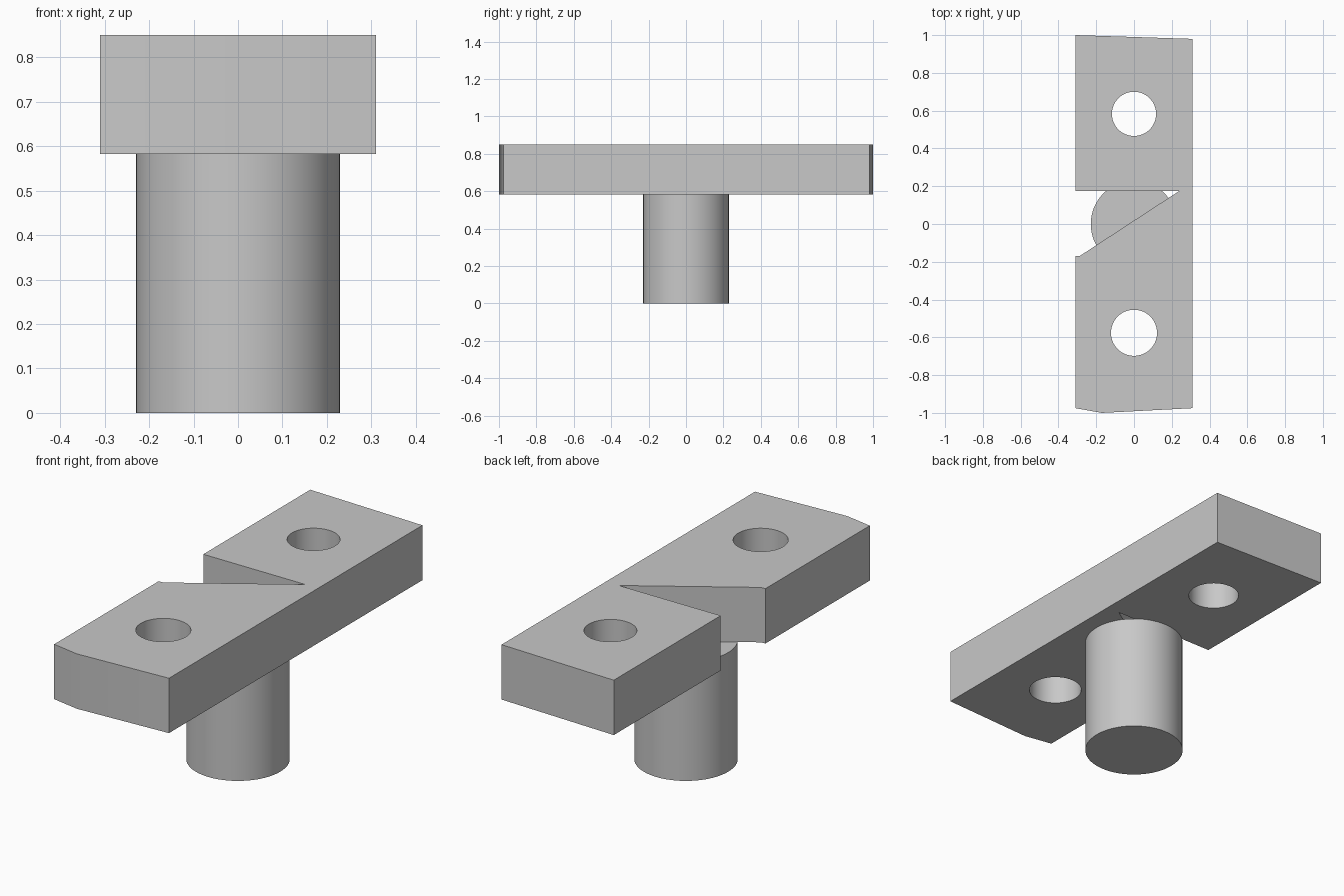
import bpy
import bmesh
import math

if "Cube" in bpy.data.objects:
    bpy.data.objects.remove(bpy.data.objects["Cube"], do_unlink=True)

PLATE_BOTTOM, PLATE_TOP = 0.582, 0.85

# Single grey finish
grey = bpy.data.materials.new("plain_grey")
grey.use_nodes = True
grey.diffuse_color = (0.58, 0.58, 0.58, 1)
grey.node_tree.nodes["Principled BSDF"].inputs["Base Color"].default_value = (0.58, 0.58, 0.58, 1)


def activate(obj):
    bpy.ops.object.select_all(action="DESELECT")
    obj.select_set(True)
    bpy.context.view_layer.objects.active = obj


def finish(obj):
    activate(obj)
    bpy.ops.object.shade_smooth_by_angle(angle=math.radians(25))


def cylinder(name, x, y, radius, bottom, top):
    bpy.ops.mesh.primitive_cylinder_add(vertices=64, radius=radius, depth=top - bottom,
                                        location=(x, y, (bottom + top) / 2))
    obj = bpy.context.object
    obj.name = name
    obj.data.materials.append(grey)
    return obj


def extruded(name, outline, bottom, top):
    bm = bmesh.new()
    face = bm.faces.new([bm.verts.new((x, y, bottom)) for x, y in outline])
    moved = bmesh.ops.extrude_face_region(bm, geom=[face])["geom"]
    bmesh.ops.translate(bm, vec=(0, 0, top - bottom),
                        verts=[v for v in moved if isinstance(v, bmesh.types.BMVert)])
    bmesh.ops.recalc_face_normals(bm, faces=bm.faces)
    mesh = bpy.data.meshes.new(name)
    bm.to_mesh(mesh)
    bm.free()
    obj = bpy.data.objects.new(name, mesh)
    bpy.context.collection.objects.link(obj)
    mesh.materials.append(grey)
    return obj


# Flat plate with a wedge notch in its right side
outline = [(-0.31, 1.0), (-0.31, 0.175), (0.24, 0.175), (-0.285, -0.168), (-0.31, -0.17),
           (-0.31, -0.975), (-0.17, -1.0), (0.31, -0.975), (0.31, 0.98)]
plate = extruded("notched_plate", outline, PLATE_BOTTOM, PLATE_TOP)

# Bolt holes through the plate
for y, radius in ((0.583, 0.117), (-0.576, 0.122)):
    cutter = cylinder("hole_cutter", 0, y, radius, PLATE_BOTTOM - 0.1, PLATE_TOP + 0.1)
    cutter.hide_render = True
    cut = plate.modifiers.new("bolt_hole", "BOOLEAN")
    cut.operation, cut.solver, cut.object = "DIFFERENCE", "EXACT", cutter
    activate(plate)
    bpy.ops.object.modifier_apply(modifier=cut.name)
    bpy.data.objects.remove(cutter, do_unlink=True)
finish(plate)

# Round post under the plate
finish(cylinder("round_post", 0, 0, 0.229, 0, PLATE_BOTTOM))
